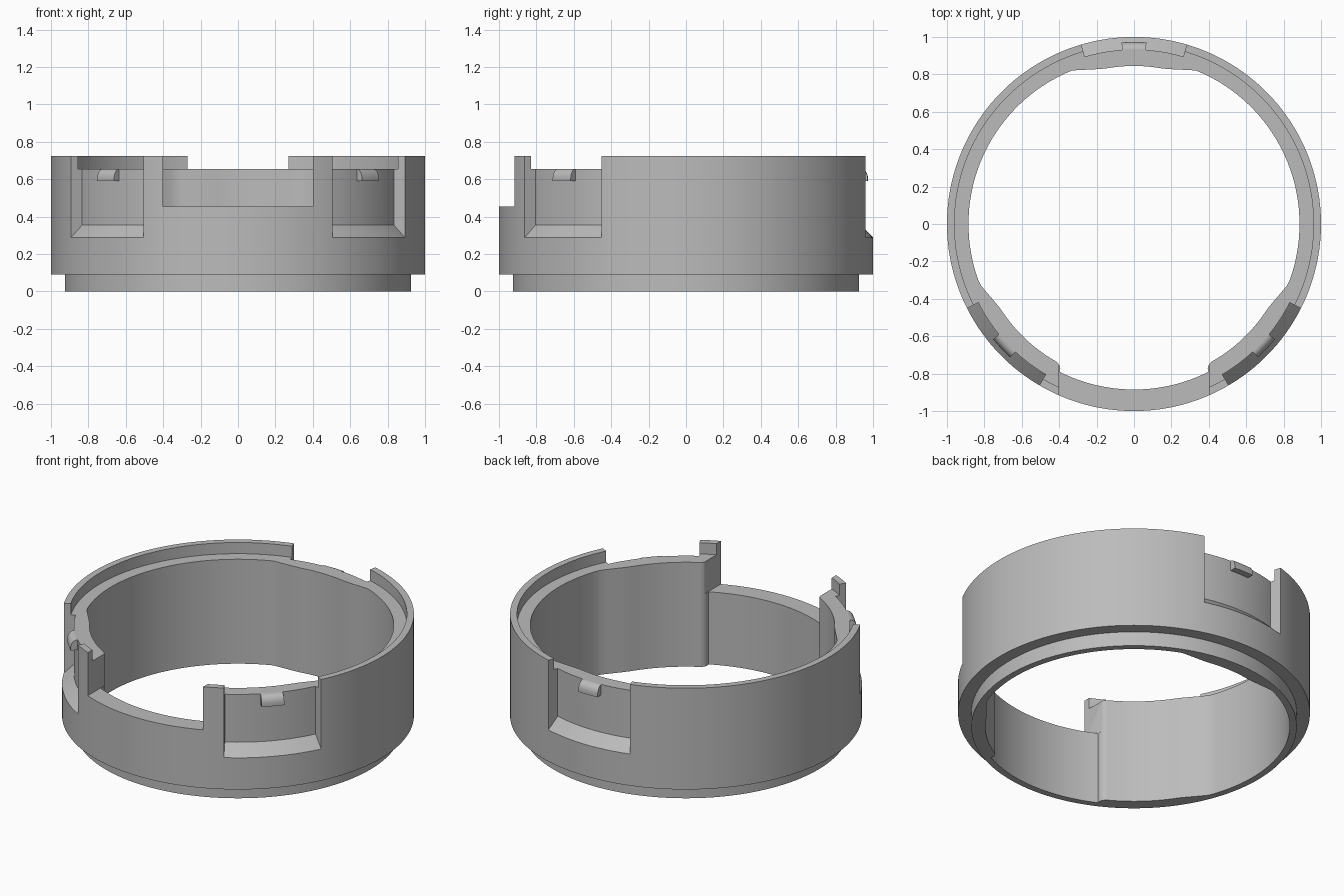
import bpy, bmesh, math

if "Cube" in bpy.data.objects:
    bpy.data.objects.remove(bpy.data.objects["Cube"])

CLIP_ANGLES = (90, -43.2, 223.2)      # centres of the three recesses

grey = bpy.data.materials.new("plain grey")
grey.diffuse_color = (0.5, 0.5, 0.5, 1)
grey.use_nodes = True
grey.node_tree.nodes["Principled BSDF"].inputs["Base Color"].default_value = grey.diffuse_color


def polar(r, deg, z):
    a = math.radians(deg)
    return (r * math.cos(a), r * math.sin(a), z)


def sweep(name, angles, profile, closed=False):
    """Sweep a (radius, height) profile, given per angle, around the z axis."""
    bm = bmesh.new()
    rings = [[bm.verts.new(polar(r, a, z)) for r, z in profile(a)] for a in angles]
    n = len(rings[0])
    for i in range(len(rings) if closed else len(rings) - 1):
        p, q = rings[i], rings[(i + 1) % len(rings)]
        for j in range(n):
            k = (j + 1) % n
            bm.faces.new((p[j], q[j], q[k], p[k]))
    if not closed:
        bm.faces.new(rings[0])
        bm.faces.new(rings[-1][::-1])
    bmesh.ops.recalc_face_normals(bm, faces=bm.faces)
    mesh = bpy.data.meshes.new(name)
    bm.to_mesh(mesh)
    bm.free()
    mesh.materials.append(grey)
    obj = bpy.data.objects.new(name, mesh)
    bpy.context.collection.objects.link(obj)
    return obj


def select(obj):
    bpy.ops.object.select_all(action='DESELECT')
    obj.select_set(True)
    bpy.context.view_layer.objects.active = obj


def cut(obj, cutter):
    select(obj)
    mod = obj.modifiers.new("cut", 'BOOLEAN')
    mod.operation, mod.solver, mod.object = 'DIFFERENCE', 'EXACT', cutter
    bpy.ops.object.modifier_apply(modifier=mod.name)
    bpy.data.objects.remove(cutter)


def inner_radius(deg):
    """Bore radius, with thicker wall behind each recess."""
    f = abs((deg + 90 + 180) % 360 - 180)          # angle away from the front
    if f < 26.7:
        return 0.885
    if f < 30:                                     # rounded step beside the front gap
        return 0.885 - 0.04 * math.sqrt(max(0, 1 - ((30 - f) / 3.3) ** 2))
    if f < 46.8:
        return 0.845
    d = min(f - 46.8, 180 - f)
    t = min(1, max(0, (d - 10) / 12))
    return 0.845 + 0.04 * t ** 1.5


def ring_profile(deg):
    r = inner_radius(deg)
    return [(r, 0), (0.925, 0), (0.925, 0.09), (1, 0.09), (1, 0.725),
            (0.96, 0.725), (0.96, 0.655), (r, 0.655)]


# Ring body with lower lip, upper rim and inner ledge
angles = {float(a) for a in range(-90, 270, 2)}
for i in range(12):
    f = 26.7 + i * 0.3
    angles |= {round(-90 + f, 3), round(270 - f, 3)}
ring = sweep("ring_body", sorted(angles), ring_profile, closed=True)

# Front gap
bpy.ops.mesh.primitive_cube_add(size=1, location=(0, -0.85, 0.955))
gap = bpy.context.object
gap.scale = (0.8, 0.7, 1.0)
cut(ring, gap)

# Three outer recesses with sloped sills
for c in CLIP_ANGLES:
    steps = [c - 16.4 + 32.8 * i / 16 for i in range(17)]
    cut(ring, sweep("recess_cutter", steps, lambda a: [
        (0.933, 0.355), (1.05, 0.239), (1.05, 0.85), (0.933, 0.85)]))

# Small catches with a rounded upper side, one in each recess
catch_profile = [(0.92, 0.59), (0.973, 0.59)] + [
    (0.933 + 0.04 * math.cos(t * math.pi / 12), 0.605 + 0.05 * math.sin(t * math.pi / 12))
    for t in range(7)] + [(0.92, 0.655)]
catches = [sweep(f"catch_{i + 1}", [c - 3.9 + 1.95 * j for j in range(5)],
                 lambda a: catch_profile) for i, c in enumerate(CLIP_ANGLES)]

for obj in [ring] + catches:
    select(obj)
    bpy.ops.object.shade_smooth_by_angle(angle=math.radians(30))
